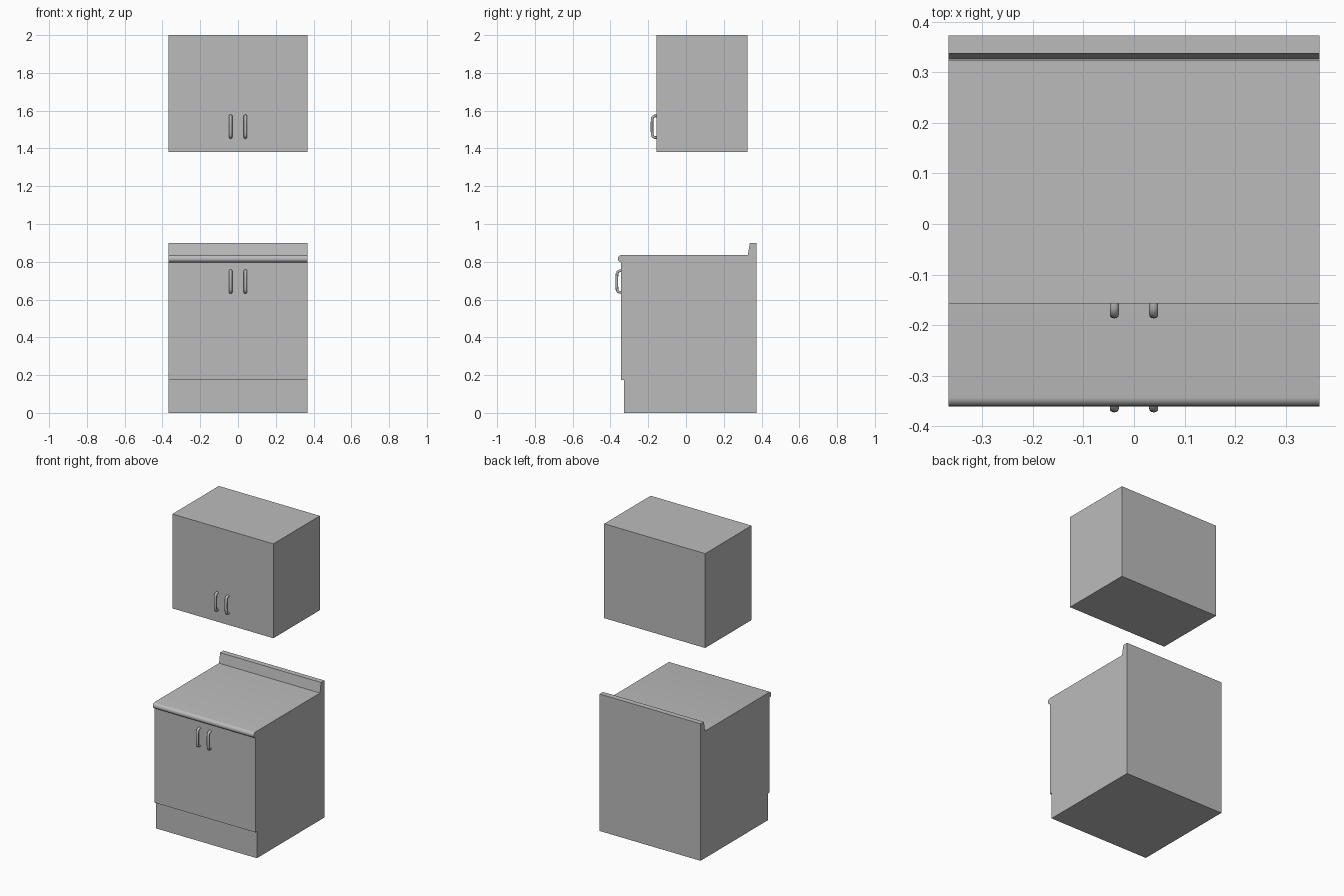
import bpy, bmesh, math
from mathutils import Vector

cube = bpy.data.objects.get("Cube")
if cube:
    bpy.data.objects.remove(cube, do_unlink=True)

grey = bpy.data.materials.new("light_grey")
grey.use_nodes = True
colour = (0.5, 0.5, 0.5, 1)
grey.diffuse_color = colour
grey.node_tree.nodes["Principled BSDF"].inputs["Base Color"].default_value = colour

HALF = 0.367  # half width of both cabinets


def finish(name, bm, angle=35):
    bmesh.ops.recalc_face_normals(bm, faces=bm.faces)
    mesh = bpy.data.meshes.new(name)
    bm.to_mesh(mesh)
    bm.free()
    mesh.materials.append(grey)
    obj = bpy.data.objects.new(name, mesh)
    bpy.context.collection.objects.link(obj)
    bpy.ops.object.select_all(action='DESELECT')
    obj.select_set(True)
    bpy.context.view_layer.objects.active = obj
    bpy.ops.object.shade_smooth_by_angle(angle=math.radians(angle))
    return obj


def extrude_profile(name, points):
    """Sweep a (y, z) side profile across the full width."""
    bm = bmesh.new()
    face = bm.faces.new([bm.verts.new((-HALF, y, z)) for y, z in points])
    result = bmesh.ops.extrude_face_region(bm, geom=[face])
    moved = [v for v in result["geom"] if isinstance(v, bmesh.types.BMVert)]
    bmesh.ops.translate(bm, verts=moved, vec=(2 * HALF, 0, 0))
    return finish(name, bm)


def handle(name, x, wall_y, z):
    """Bow handle: a round tube along a bent path, mirrored about its middle."""
    half = [(0.004, 0.057), (-0.009, 0.057), (-0.018, 0.052),
            (-0.022, 0.042), (-0.023, 0.02)]
    path = half + [(y, -h) for y, h in reversed(half)]
    path = [Vector((x, wall_y + y, z + h)) for y, h in path]
    side = Vector((1, 0, 0))
    bm = bmesh.new()
    rings = []
    for i, p in enumerate(path):
        a, b = path[max(i - 1, 0)], path[min(i + 1, len(path) - 1)]
        out = (b - a).normalized().cross(side)
        angles = [math.tau * k / 12 for k in range(12)]
        rings.append([bm.verts.new(p + side * 0.009 * math.cos(t)
                                   + out * 0.007 * math.sin(t)) for t in angles])
    for r, s in zip(rings, rings[1:]):
        for k in range(12):
            n = (k + 1) % 12
            bm.faces.new((r[k], r[n], s[n], s[k]))
    bm.faces.new(rings[0])
    bm.faces.new(rings[-1])
    return finish(name, bm, 60)


# Base cabinet with recessed plinth
extrude_profile("base_cabinet", [
    (-0.328, 0), (0.373, 0), (0.373, 0.8), (-0.343, 0.8),
    (-0.343, 0.175), (-0.328, 0.175)])

# Worktop with rounded nose and sloped upstand at the back
nose = [(-0.343 - 0.018 * math.sin(t), 0.816 + 0.019 * math.cos(t))
        for t in (math.pi * k / 10 for k in range(11))]
extrude_profile("worktop", nose + [
    (-0.343, 0.8), (0.373, 0.8), (0.373, 0.9), (0.338, 0.9), (0.327, 0.835)])

# Wall cabinet
extrude_profile("wall_cabinet", [
    (-0.157, 1.38), (0.325, 1.38), (0.325, 2), (-0.157, 2)])

# Paired door handles
for side_name, sign in (("left", 1), ("right", -1)):
    handle("base_handle_" + side_name, sign * 0.039, -0.343, 0.695)
    handle("wall_handle_" + side_name, sign * 0.039, -0.157, 1.515)
